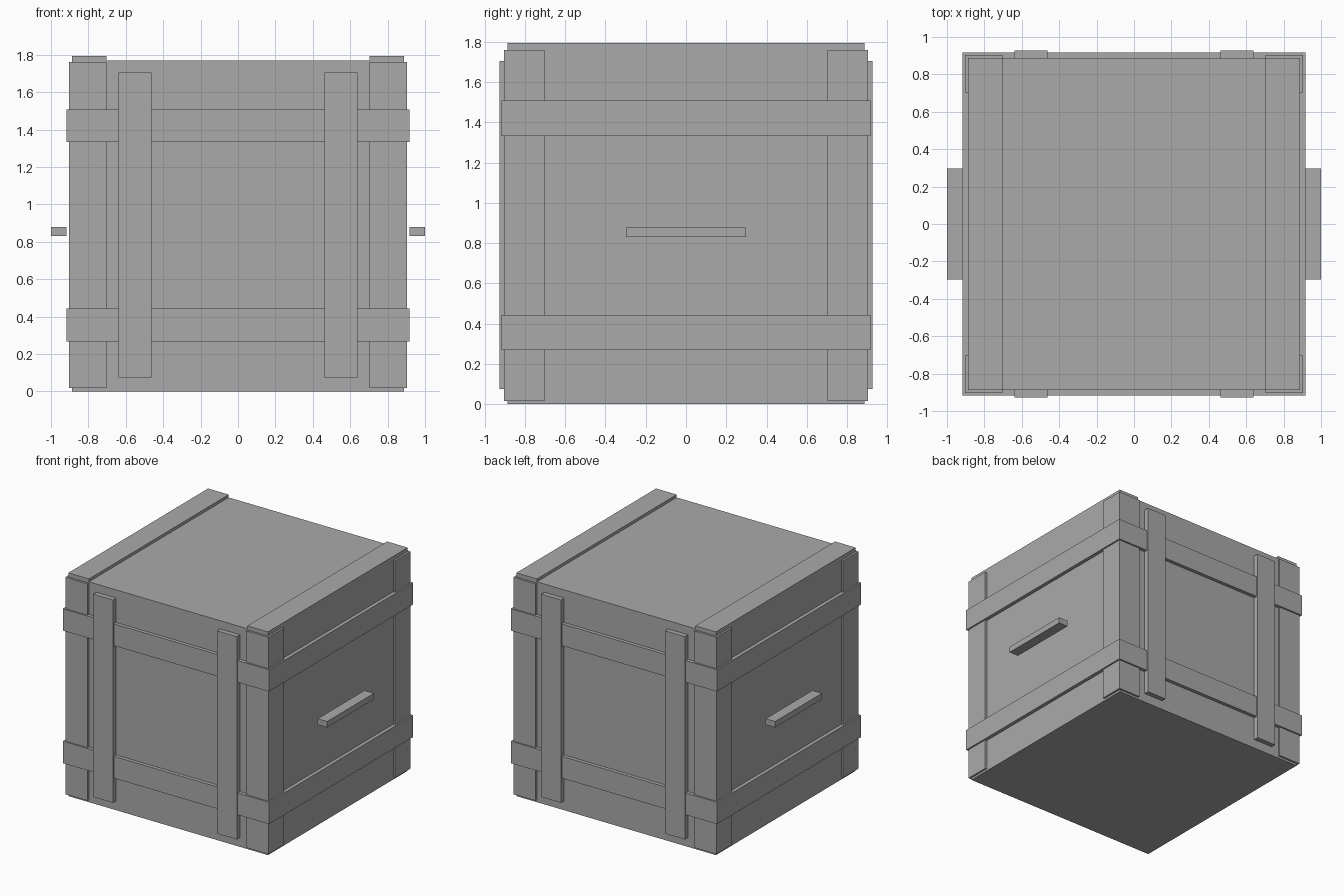
import bpy

cube = bpy.data.objects.get("Cube")
if cube:
    bpy.data.objects.remove(cube, do_unlink=True)

# Single plain grey material
GREY = (0.4, 0.4, 0.4, 1.0)
grey = bpy.data.materials.new("plain grey")
grey.use_nodes = True
grey.diffuse_color = GREY
grey.node_tree.nodes["Principled BSDF"].inputs["Base Color"].default_value = GREY


def box(name, x, y, z):
    """Box from (min, max) ranges on each axis."""
    ranges = (x, y, z)
    bpy.ops.mesh.primitive_cube_add(size=1)
    obj = bpy.context.object
    obj.name = obj.data.name = name
    for v in obj.data.vertices:
        v.co = [lo if c < 0 else hi for c, (lo, hi) in zip(v.co, ranges)]
    obj.data.materials.append(grey)
    return obj


def span(side, inner, outer):
    """Range between two distances on the given side of the centre."""
    return tuple(sorted((side * inner, side * outer)))


BODY = 0.887    # half width of the crate body
POST = 0.903    # outer face of the corner posts
BAND = 0.916    # outer face of the horizontal bands
SLAT = 0.927    # outer face of the upright slats
TOP = 1.77
SIDES = {"left": 1, "right": -1}
ENDS = {"front": -1, "back": 1}

# Crate body
box("crate_body", (-BODY, BODY), (-BODY, BODY), (0, TOP))

# Horizontal bands: one board on each face, at two heights
for level, z in {"lower": (0.268, 0.444), "upper": (1.333, 1.508)}.items():
    for end, s in ENDS.items():
        box(f"{level}_band_{end}", (-BAND, BAND), span(s, BODY, BAND), z)
    for side, s in SIDES.items():
        box(f"{level}_band_{side}", span(s, BODY, BAND), (-BODY, BODY), z)

for side, sx in SIDES.items():
    # Lid strip and floating handle bar
    box(f"lid_strip_{side}", span(sx, 0.704, BODY), (-BODY, BODY), (TOP, 1.793))
    box(f"handle_{side}", span(sx, BAND, 1.0), (-0.297, 0.297), (0.83, 0.878))
    for end, sy in ENDS.items():
        # Corner post and upright slat
        box(f"corner_post_{end}_{side}", span(sx, 0.704, POST),
            span(sy, 0.704, POST), (0.017, 1.76))
        box(f"slat_{end}_{side}", span(sx, 0.462, 0.638),
            span(sy, BODY, SLAT), (0.075, 1.704))
